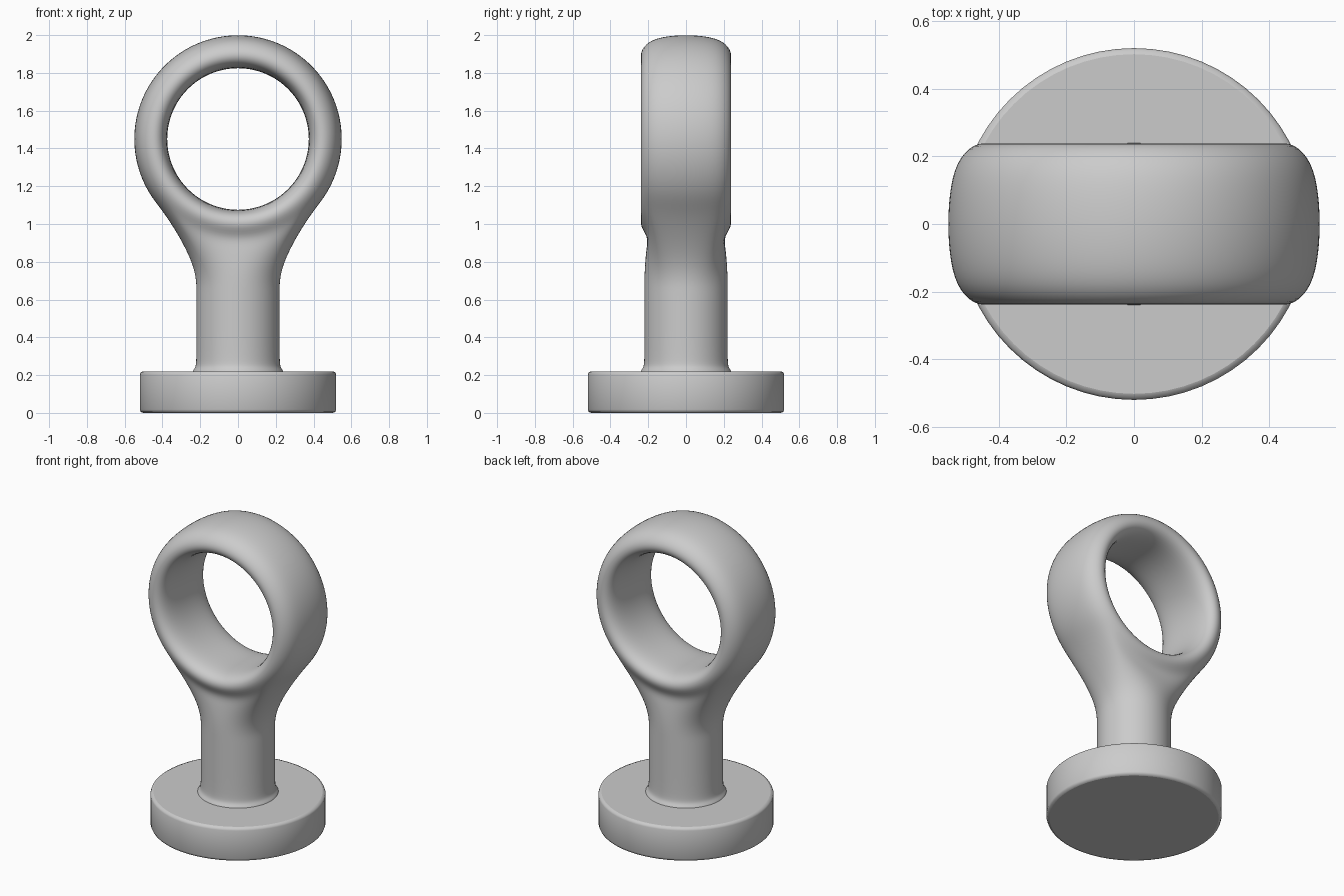
import bpy, bmesh
from math import sin, cos, pi
from mathutils import Vector

if "Cube" in bpy.data.objects:
    bpy.data.objects.remove(bpy.data.objects["Cube"])

SEG, HALF = 32, 4          # ring segments, half-width of the neck opening
RING_Z = 1.45


def finish(bm, name):
    bmesh.ops.recalc_face_normals(bm, faces=bm.faces)
    mesh = bpy.data.meshes.new(name)
    bm.to_mesh(mesh)
    bm.free()
    for p in mesh.polygons:
        p.use_smooth = True
    ob = bpy.data.objects.new(name, mesh)
    bpy.context.collection.objects.link(ob)
    return ob


# Eye ring: crowned cross-section (y, radius) spun around the y axis
half = [(0.2, 0.517), (0.246, 0.46), (0.232, 0.405), (0.16, 0.376)]
profile = ([(-0.2, 0.517), (-0.12, 0.543), (0, 0.552), (0.12, 0.543)] + half
           + [(0, 0.374)] + [(-y, r) for y, r in half[:0:-1]])
N = len(profile)
bm = bmesh.new()
ring = {}
for i in range(-SEG // 2, SEG // 2):
    a = 2 * pi * i / SEG
    for j, (y, r) in enumerate(profile):
        r /= 0.9936        # offsets subdivision shrinkage
        ring[i, j] = bm.verts.new((r * sin(a), y, RING_Z - r * cos(a)))
for i in range(-SEG // 2, SEG // 2):
    k = i + 1 if i + 1 < SEG // 2 else -SEG // 2
    for j in range(N):
        if j < 4 and -HALF <= i < HALF:
            continue       # opening where the neck joins
        m = (j + 1) % N
        bm.faces.new((ring[i, j], ring[k, j], ring[k, m], ring[i, m]))

# Neck: flows from the rim of the opening down into a round stem
keys = ([(4, 2), (4, 3)] + [(i, 4) for i in range(4, -4, -1)]
        + [(-4, j) for j in (4, 3, 2, 1)]
        + [(i, 0) for i in range(-4, 4)] + [(4, 0), (4, 1)])
rim = [ring[k] for k in keys]
count = len(rim)


def circle(r, z):
    r /= 0.9886
    return [Vector((r * cos(2 * pi * n / count), r * sin(2 * pi * n / count), z))
            for n in range(count)]


def extend(upper, points):
    lower = [bm.verts.new(p) for p in points]
    for n in range(count):
        m = (n + 1) % count
        bm.faces.new((upper[n], upper[m], lower[m], lower[n]))
    return lower


start = circle(0.22, 0.69)
targets = [v.co.copy() for v in rim]
loop = rim
for t in (0.75, 0.5, 0.25):
    loop = extend(loop, [s * (1 - t) ** 2 + (s + Vector((0, 0, 0.12))) * 2 * t * (1 - t)
                         + b * t * t for s, b in zip(start, targets)])

# Stem with a small flare at the foot
for r, z in [(0.22, 0.69), (0.22, 0.64), (0.22, 0.45), (0.22, 0.275),
             (0.224, 0.24), (0.243, 0.221), (0.245, 0.19)]:
    loop = extend(loop, circle(r, z))
bm.faces.new(loop)
bmesh.ops.delete(bm, geom=[v for v in bm.verts if not v.link_faces], context='VERTS')
eye = finish(bm, "ring_and_stem")
sub = eye.modifiers.new("smooth", 'SUBSURF')
sub.levels = sub.render_levels = 2

# Round base plate with softened edges
bm = bmesh.new()
prev = None
for r, z in [(0.502, 0), (0.515, 0.005), (0.52, 0.018),
             (0.52, 0.202), (0.515, 0.215), (0.502, 0.22)]:
    cur = [bm.verts.new((r * cos(2 * pi * n / 64), r * sin(2 * pi * n / 64), z))
           for n in range(64)]
    if prev:
        for n in range(64):
            m = (n + 1) % 64
            bm.faces.new((prev[n], prev[m], cur[m], cur[n]))
    else:
        bm.faces.new(cur)
    prev = cur
bm.faces.new(prev)
base = finish(bm, "base_plate")
for p in base.data.polygons:
    p.use_smooth = len(p.vertices) == 4
